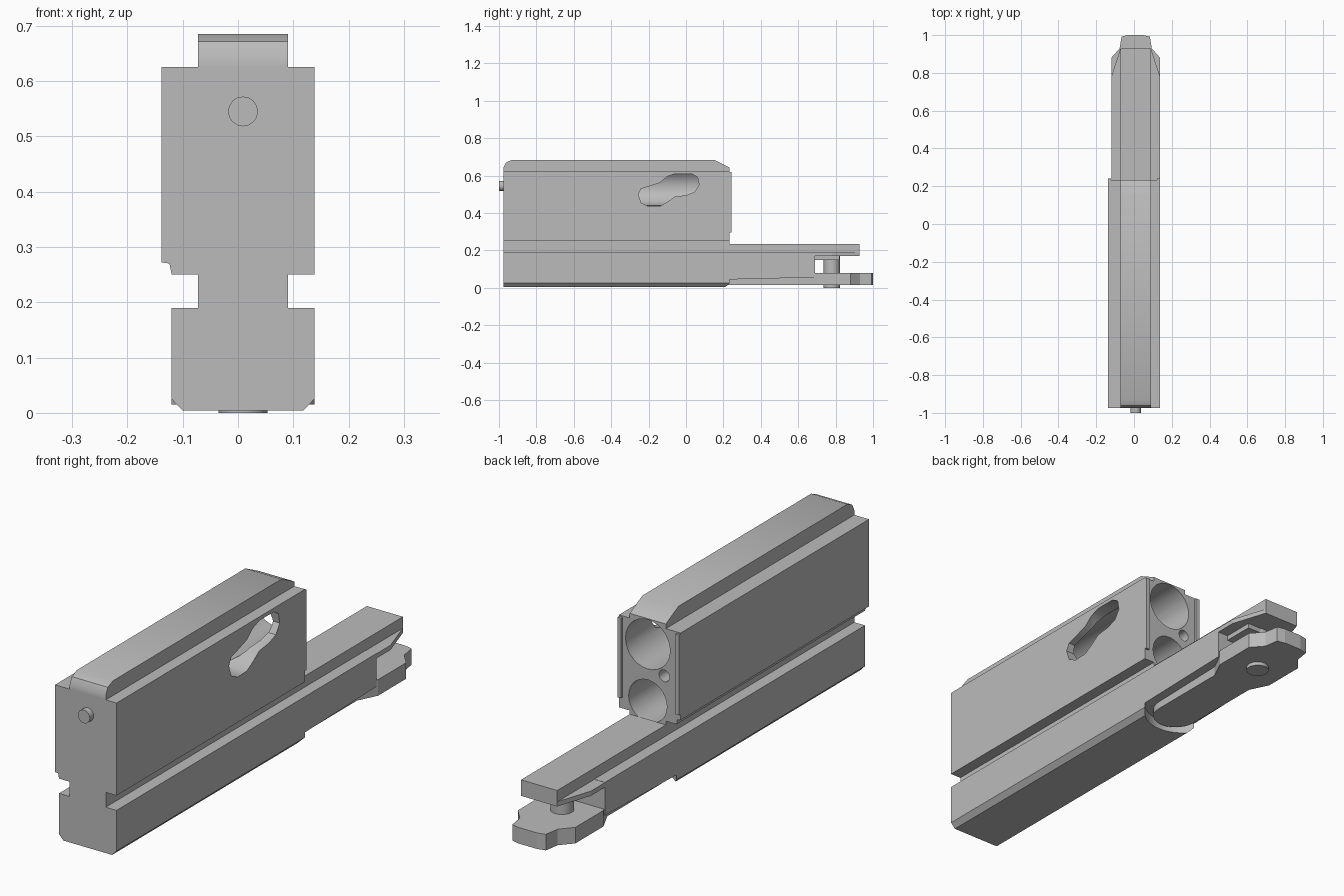
import bpy, bmesh, math
from mathutils import Vector

if "Cube" in bpy.data.objects:
    bpy.data.objects.remove(bpy.data.objects["Cube"])

grey = bpy.data.materials.new("satin grey")
grey.use_nodes = True
COLOR = (0.5, 0.5, 0.5, 1)
grey.diffuse_color = COLOR
grey.node_tree.nodes["Principled BSDF"].inputs["Base Color"].default_value = COLOR


def prism(name, points, axis, lo, hi):
    """Extrude a 2D outline along an axis: x uses (y,z), y uses (x,z), z uses (x,y)."""
    def place(a, b, t):
        return {"x": (t, a, b), "y": (a, t, b), "z": (a, b, t)}[axis]
    bm = bmesh.new()
    face = bm.faces.new([bm.verts.new(place(a, b, lo)) for a, b in points])
    new = bmesh.ops.extrude_face_region(bm, geom=[face])["geom"]
    moved = [v for v in new if isinstance(v, bmesh.types.BMVert)]
    bmesh.ops.translate(bm, verts=moved, vec=Vector(place(0, 0, hi - lo)))
    bmesh.ops.recalc_face_normals(bm, faces=bm.faces)
    mesh = bpy.data.meshes.new(name)
    bm.to_mesh(mesh)
    bm.free()
    mesh.materials.append(grey)
    obj = bpy.data.objects.new(name, mesh)
    bpy.context.collection.objects.link(obj)
    return obj


def circle(a, b, r, n=28):
    return [(a + r * math.cos(2 * math.pi * i / n), b + r * math.sin(2 * math.pi * i / n))
            for i in range(n)]


def rect(a0, a1, b0, b1):
    return [(a0, b0), (a1, b0), (a1, b1), (a0, b1)]


def activate(obj):
    bpy.ops.object.select_all(action="DESELECT")
    obj.select_set(True)
    bpy.context.view_layer.objects.active = obj


def combine(obj, tool, operation="DIFFERENCE"):
    activate(obj)
    mod = obj.modifiers.new(operation, "BOOLEAN")
    mod.operation, mod.solver, mod.object = operation, "EXACT", tool
    bpy.ops.object.modifier_apply(modifier=mod.name)
    bpy.data.objects.remove(tool)


def smooth(obj):
    activate(obj)
    bpy.ops.object.shade_smooth_by_angle(angle=math.radians(30))


CX = 0.009                      # centre line of the narrow rail
NARROW = (-0.072, 0.09)
WIDE = (-0.12, 0.138)
BACK = 0.232

# Main body with side grooves
body = prism("main_body", [
    (-0.10, 0.004), (0.118, 0.004), (0.138, 0.025), (0.138, 0.19), (0.09, 0.19),
    (0.09, 0.25), (0.138, 0.25), (0.138, 0.625), (-0.138, 0.625), (-0.138, 0.272),
    (-0.124, 0.27), (-0.12, 0.25), (-0.072, 0.25), (-0.072, 0.19), (-0.12, 0.19),
    (-0.12, 0.025)], "y", -0.975, BACK)

# Top ridge with sloped ends
ridge = prism("ridge", [
    (-0.975, 0.55), (BACK, 0.55), (BACK, 0.644), (0.15, 0.685), (-0.93, 0.685),
    (-0.962, 0.671), (-0.975, 0.644)], "x", *NARROW)
combine(body, ridge, "UNION")

# Bores in the back face, keyhole in the left wall, round recess underneath
combine(body, prism("upper_bore", circle(CX, 0.54, 0.1), "y", -0.5, 0.3))
combine(body, prism("lower_bore", circle(CX, 0.31, 0.086), "y", -0.3, 0.3))
combine(body, prism("small_bore", circle(-0.065, 0.432, 0.024, 16), "y", 0.1, 0.3))
combine(body, prism("keyhole", [
    (-0.255, 0.5), (-0.24, 0.455), (-0.2, 0.434), (-0.14, 0.436), (-0.1, 0.46),
    (-0.06, 0.488), (0.0, 0.495), (0.045, 0.512), (0.07, 0.55), (0.062, 0.592),
    (0.03, 0.61), (-0.06, 0.61), (-0.1, 0.595), (-0.14, 0.562), (-0.2, 0.542),
    (-0.24, 0.53)], "x", 0.02, 0.2))
combine(body, prism("recess", circle(CX, 0.32, 0.155, 40), "z", -0.05, 0.045))
smooth(body)

# Raised edges on the back face
for side, x0, x1 in (("left", 0.122, 0.138), ("right", -0.138, -0.122)):
    prism(side + "_back_edge", rect(x0, x1, 0.295, 0.62), "y", BACK - 0.004, 0.242)

# Rear tongue: wide block, narrow rail and tapered ledge
prism("tongue_block", [(BACK - 0.002, 0.045), (0.69, 0.056), (0.69, 0.19),
                       (BACK - 0.002, 0.19)], "x", *WIDE)
prism("tongue_rail", rect(BACK - 0.002, 0.928, 0.175, 0.235), "x", *NARROW)
prism("tongue_ledge", [
    (WIDE[0], 0.68), (WIDE[1], 0.68), (WIDE[1], 0.78), (NARROW[1], 0.928),
    (NARROW[0], 0.928), (WIDE[0], 0.78)], "z", 0.17, 0.189)
prism("fork_shoulder", rect(0.68, 0.82, 0.15, 0.175), "x", *NARROW)

# Lower lever: rounded front, flared and tapered back
round_end = [(CX + 0.09 * math.cos(a), 0.27 + 0.09 * math.sin(a))
             for a in (math.pi * (1 + i / 12) for i in range(13))]
lever = prism("lever", round_end + [
    (0.099, 0.62), (0.138, 0.7), (0.138, 0.88), (0.094, 0.93), (0.084, 0.992),
    (0.05, 1.0), (-0.032, 1.0), (-0.066, 0.992), (-0.076, 0.93), (-0.12, 0.88),
    (-0.12, 0.7), (-0.081, 0.62)], "z", 0.015, 0.08)

# Pivot pin through the fork, and guide pin on the front
smooth(prism("pivot_pin", circle(CX, 0.78, 0.044, 24), "z", 0.0, 0.18))
smooth(prism("front_pin", circle(CX, 0.545, 0.027, 16), "y", -1.0, -0.97))
